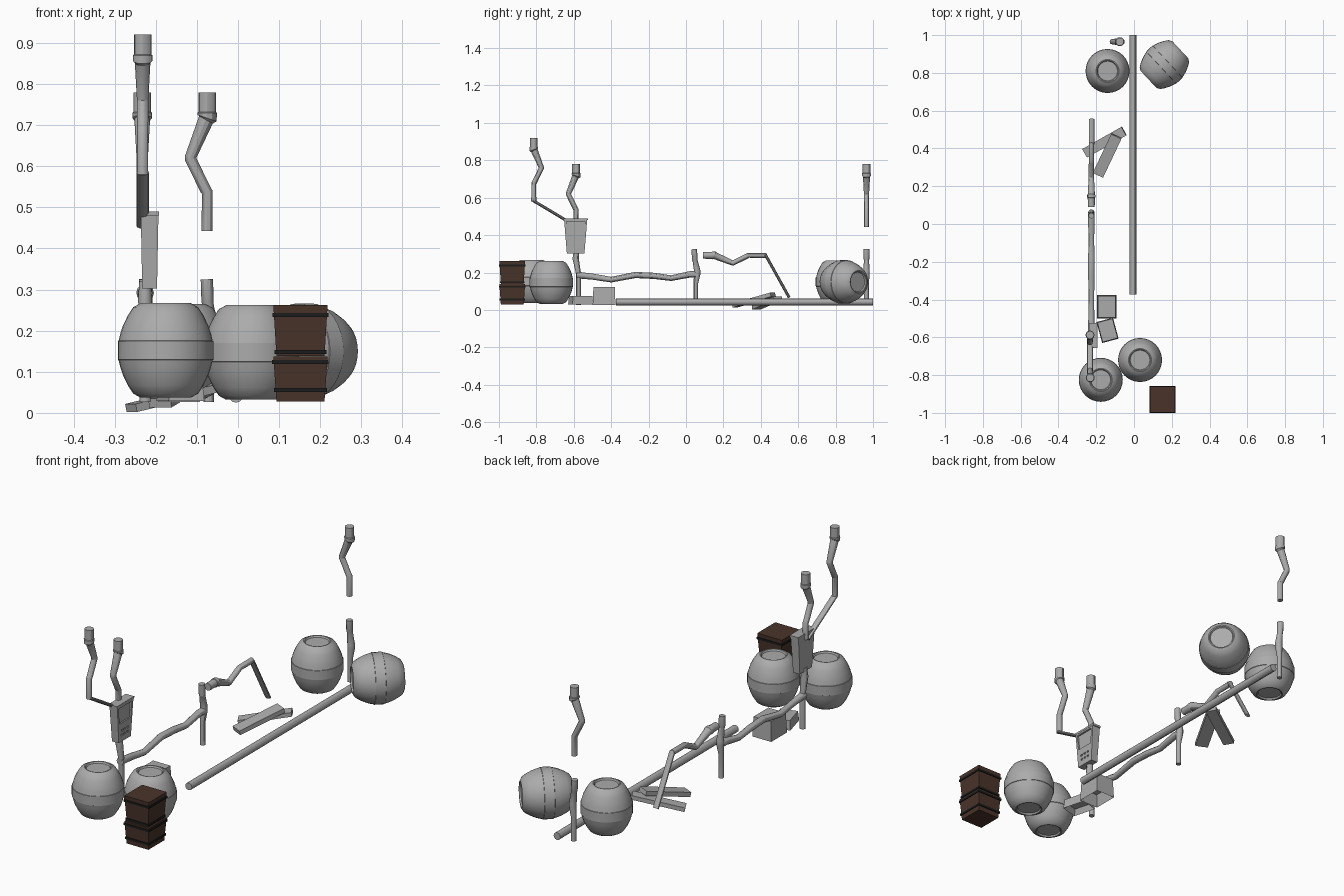
import bpy, bmesh, math
from mathutils import Vector, Matrix

if "Cube" in bpy.data.objects:
    bpy.data.objects.remove(bpy.data.objects["Cube"])

X, Y, Z = Vector((1, 0, 0)), Vector((0, 1, 0)), Vector((0, 0, 1))


def material(name, col):
    m = bpy.data.materials.new(name)
    m.diffuse_color = (*col, 1)
    m.use_nodes = True
    m.node_tree.nodes["Principled BSDF"].inputs["Base Color"].default_value = m.diffuse_color
    return m


grey = material("mid_grey", (0.41, 0.41, 0.41))
wood = material("dark_wood", (0.068, 0.034, 0.023))
iron = material("black_iron", (0.012, 0.012, 0.012))


def finish(name, bm, matrix=None, smooth=False, mat=grey):
    if matrix:
        bm.transform(matrix)
    bmesh.ops.translate(bm, vec=(0.002, 0, 0), verts=bm.verts)
    bmesh.ops.recalc_face_normals(bm, faces=bm.faces)
    me = bpy.data.meshes.new(name)
    bm.to_mesh(me)
    bm.free()
    ob = bpy.data.objects.new(name, me)
    bpy.context.collection.objects.link(ob)
    me.materials.append(mat)
    if smooth:
        bpy.ops.object.select_all(action='DESELECT')
        ob.select_set(True)
        bpy.context.view_layer.objects.active = ob
        bpy.ops.object.shade_smooth_by_angle(angle=math.radians(30))
    return ob


def tube(name, pts, side, sides=12, axis=None, flat=1.0, matrix=None):
    """Rings of given radius swept along planar path points (x, y, z, r)."""
    bm = bmesh.new()
    P = [Vector(p[:3]) for p in pts]
    rings = []
    for i, p in enumerate(P):
        t = axis or ((p - P[i - 1]).normalized() if i else Vector()) + \
            ((P[i + 1] - p).normalized() if i < len(P) - 1 else Vector())
        n = t.normalized().cross(side)
        r = pts[i][3]
        rings.append([bm.verts.new(p + r * (math.cos(a) * side + flat * math.sin(a) * n))
                      for a in [2 * math.pi * k / sides for k in range(sides)]])
    for a, b in zip(rings, rings[1:]):
        for k in range(sides):
            j = (k + 1) % sides
            bm.faces.new((a[k], a[j], b[j], b[k]))
    bm.faces.new(rings[0])
    bm.faces.new(rings[-1])
    return finish(name, bm, matrix, smooth=True)


def frustum(bottom, top, z0, z1):
    """Tapered box; bottom and top are full (x, y) sizes."""
    bm = bmesh.new()
    bmesh.ops.create_cube(bm, size=1)
    for v in bm.verts:
        s = top if v.co.z > 0 else bottom
        v.co = Vector((v.co.x * s[0], v.co.y * s[1], z1 if v.co.z > 0 else z0))
    bm.normal_update()
    return bm


def at(x, y, z=0, rot=0):
    return Matrix.Translation((x, y, z)) @ Matrix.Rotation(math.radians(rot), 4, 'Z')


# barrels: bulging profile with a centre band and recessed ends
half = [(0.0225, 0.1165), (0.0235, 0.1145), (0.042, 0.110), (0.06, 0.104), (0.085, 0.092),
        (0.105, 0.079), (0.115, 0.061), (0.114, 0.056), (0.107, 0.052)]
prof = [(0, 0, -z, r) for z, r in reversed(half)] + [(0, 0, z, r) for z, r in half]
lying = at(0.159, 0.844, 0.15, 43) @ Matrix.Rotation(math.radians(90), 4, 'Y')
for name, m in (("barrel_back_left", at(-0.142, 0.81, 0.15)),
                ("barrel_front_left", at(-0.178, -0.825, 0.152)),
                ("barrel_front_middle", at(0.03, -0.72, 0.147)),
                ("barrel_lying", lying)):
    tube(name, prof, X, 32, axis=Z, matrix=m)

# long ground pole
tube("long_pole", [(-0.007, -0.373, 0.043, 0.018), (-0.007, 1.0, 0.043, 0.018)], X, 12)

# stacked crates with dark bands
for label, z, h, bands in (("lower", 0.028, 0.1095, (0.023, 0.091)),
                           ("upper", 0.138, 0.124, (0.005, 0.095))):
    c = at(0.15, -0.929, z)
    finish(label + "_crate", frustum((0.117, 0.122), (0.132, 0.138), 0, h), c, mat=wood)
    for k, b in zip(("low", "high"), bands):
        s = 0.117 + 0.015 * b / h + 0.008
        finish(f"{label}_crate_band_{k}", frustum((s, s + 0.006), (s, s + 0.006), b, b + 0.01),
               c, mat=iron)

# grey boxes open underneath
for name, bot, top, h, m in (
        ("tall_box", (0.102, 0.122), (0.094, 0.114), 0.096, at(-0.146, -0.438, 0.027)),
        ("low_box", (0.09, 0.115), (0.082, 0.106), 0.046, at(-0.142, -0.563, 0.029, 15))):
    bm = frustum(bot, top, 0, h)
    f = min(bm.faces, key=lambda q: q.calc_center_median().z)
    bmesh.ops.inset_region(bm, faces=[f], thickness=0.012, use_boundary=True, use_even_offset=True)
    bmesh.ops.translate(bm, vec=(0, 0, h * 0.6), verts=f.verts)
    finish(name, bm, m)

# hanging junction cabinet with window recess and vent slots
cx, cy = -0.217, -0.59
cab = finish("cabinet", frustum((0.036, 0.094), (0.043, 0.124), 0.303, 0.485), at(cx, cy))
cut = frustum((0.02, 0.086), (0.02, 0.1), 0.395, 0.472)
bmesh.ops.translate(cut, vec=(0.023, 0, 0), verts=cut.verts)
for i in range(3):
    for j in range(2):
        bmesh.ops.create_cube(cut, size=1, matrix=Matrix.Translation(
            (0.019, (i - 1) * 0.022, 0.335 + 0.022 * j)) @ Matrix.Diagonal((0.01, 0.012, 0.009, 1)))
cutter = finish("cabinet_cutter", cut, at(cx, cy))
cutter.hide_render = True
mod = cab.modifiers.new("recess", 'BOOLEAN')
mod.object = cutter
mod.solver = 'EXACT'
bpy.context.view_layer.objects.active = cab
bpy.ops.object.modifier_apply(modifier="recess")
bpy.data.objects.remove(cutter)
finish("cabinet_rim", frustum((0.045, 0.132), (0.046, 0.133), 0.48, 0.49), at(cx, cy))


def flue(p, d, bend, length, mouth=(0.021, 0.021, 0.024, 0.024, 0.019)):
    """Zigzag pipe from its mouth at p, running along d, kinking toward bend."""
    p = Vector(p)
    spec = [(0, 0, mouth[0]), (0.048, 0, mouth[1]), (0.05, 0, mouth[2]), (0.063, 0, mouth[3]),
            (0.067, 0.003, mouth[4]), (0.157, 0.04, 0.014), (0.163, 0.04, 0.014),
            (0.237, 0.004, 0.0135), (0.243, 0, 0.0135), (length, 0, 0.0135)]
    return [(*(p + d * a + bend * b), r) for a, b, r in spec]


# chimney style pipes
tube("pipe_front", flue((-0.234, -0.814, 0.92), -Z, Y, 0.34), X)
tube("pipe_cabinet", flue((-0.235, -0.588, 0.78), -Z, -Y, 0.32), X)
tube("pipe_back", flue((-0.077, 0.965, 0.78), -Z, -X, 0.337), Y)
tube("pipe_fallen", flue((-0.228, 0.09, 0.292), Y, -Z, 0.34,
                         (0.018, 0.019, 0.0215, 0.0215, 0.019)), X)

# flattened struts leaving the front and fallen pipes
tube("strut_front", [(-0.234, -0.818, 0.585, 0.0155), (-0.234, -0.60, 0.455, 0.0155)], X, 12, flat=0.5)
tube("strut_fallen", [(-0.226, 0.424, 0.296, 0.0155), (-0.226, 0.552, 0.066, 0.0155)], X, 12, flat=0.5)

# low horizontal pipe
px = -0.228
tube("pipe_low", [(px, -0.585, 0.187, 0.018), (px, -0.50, 0.178, 0.016), (px, -0.40, 0.162, 0.015),
                  (px, -0.27, 0.187, 0.0165), (px, -0.17, 0.182, 0.0165), (px, -0.08, 0.17, 0.015),
                  (px, 0.02, 0.19, 0.017), (px, 0.055, 0.19, 0.017)], X)

# upright posts
tube("post_cabinet", [(px, -0.575, 0.027, 0.0135), (px, -0.575, 0.195, 0.0135),
                      (px, -0.59, 0.275, 0.017), (px, -0.585, 0.32, 0.014)], X)
post = [(0.325, -0.008, 0.015), (0.27, -0.005, 0.015), (0.267, -0.004, 0.0135),
        (0.21, 0.008, 0.017), (0.19, 0.008, 0.017), (0.14, 0, 0.0125), (0.027, 0, 0.0125)]
tube("post_middle", [(px, 0.052 + o, z, r) for z, o, r in post], X)
tube("post_back", [(-0.073 + o * 0.6, 0.965, z, r) for z, o, r in post], Y)

# fallen planks
for name, a, b, w, t in (("plank_a", (-0.262, 0.375, 0.012), (-0.055, 0.492, 0.062), 0.052, 0.02),
                         ("plank_b", (-0.192, 0.26, 0.024), (-0.095, 0.465, 0.082), 0.06, 0.022)):
    a, b = Vector(a), Vector(b)
    d = b - a
    bm = frustum((d.length, w), (d.length, w), -t / 2, t / 2)
    u = d.normalized()
    v = Z.cross(u).normalized()
    rot = Matrix((u, v, u.cross(v))).transposed().to_4x4()
    finish(name, bm, Matrix.Translation((a + b) / 2) @ rot)
